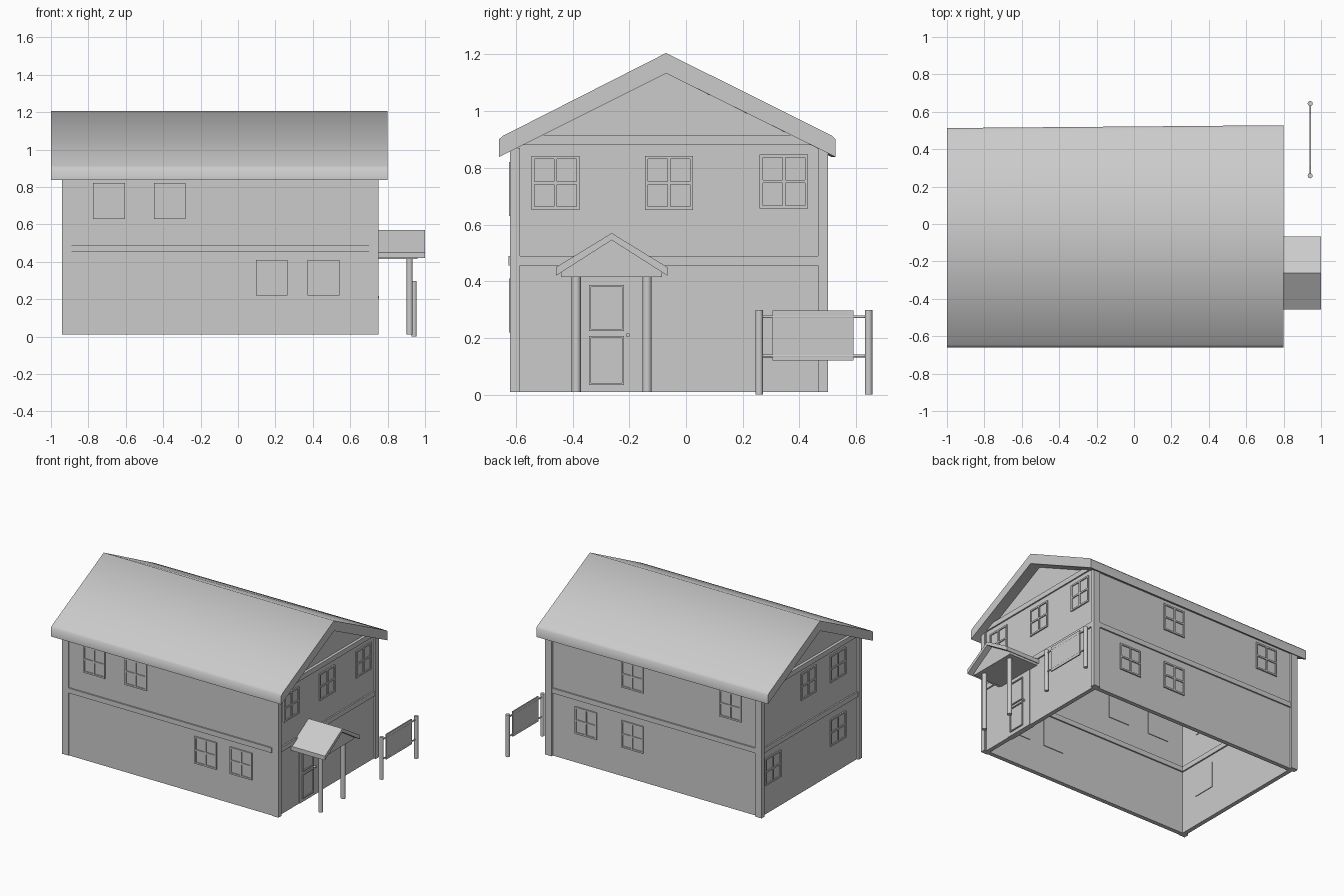
import bpy, bmesh, math
from mathutils import Vector

if "Cube" in bpy.data.objects:
    bpy.data.objects.remove(bpy.data.objects["Cube"])


def finish(name, bm):
    bmesh.ops.recalc_face_normals(bm, faces=bm.faces)
    me = bpy.data.meshes.new(name)
    bm.to_mesh(me)
    bm.free()
    ob = bpy.data.objects.new(name, me)
    bpy.context.collection.objects.link(ob)
    return ob


def add_box(bm, x, y, z):
    vs = bmesh.ops.create_cube(bm, size=1)["verts"]
    for v in vs:
        v.co = Vector([(a + b) / 2 + c * (b - a) for c, (a, b) in zip(v.co, (x, y, z))])
    return vs


def box(name, x, y, z):
    bm = bmesh.new()
    add_box(bm, x, y, z)
    return finish(name, bm)


def prism(name, profile, x0, x1):
    """Extrude a (y, z) profile along x."""
    bm = bmesh.new()
    f = bm.faces.new([bm.verts.new((x0, y, z)) for y, z in profile])
    r = bmesh.ops.extrude_face_region(bm, geom=[f])
    for v in r["geom"]:
        if isinstance(v, bmesh.types.BMVert):
            v.co.x = x1
    return finish(name, bm)


def rod(name, p, q, r, sides=16):
    p, q = Vector(p), Vector(q)
    bm = bmesh.new()
    bmesh.ops.create_cone(bm, cap_ends=True, segments=sides, radius1=r, radius2=r, depth=(q - p).length)
    ob = finish(name, bm)
    ob.location = (p + q) / 2
    ob.rotation_euler = (q - p).to_track_quat('Z', 'Y').to_euler()
    for f in ob.data.polygons:
        f.use_smooth = len(f.vertices) == 4
    return ob


# wall faces: (origin, direction along wall, outward direction)
WALLS = {
    "front": (Vector((0, -.615, 0)), Vector((1, 0, 0)), Vector((0, -1, 0))),
    "back": (Vector((0, .485, 0)), Vector((1, 0, 0)), Vector((0, 1, 0))),
    "right": (Vector((.735, 0, 0)), Vector((0, 1, 0)), Vector((1, 0, 0))),
    "left": (Vector((-.925, 0, 0)), Vector((0, 1, 0)), Vector((-1, 0, 0))),
}


def on_wall(name, side, boxes):
    """Boxes given as (along, outward, up) ranges on one wall."""
    o, u, n = WALLS[side]
    bm = bmesh.new()
    for b in boxes:
        for v in add_box(bm, *b):
            v.co = o + u * v.co.x + n * v.co.y + Vector((0, 0, v.co.z))
    return finish(name, bm)


def window(side, c, zc, i):
    w, h, t = .085, .095, .011
    out = (-.02, .009)
    pane = ((c - w + .004, c + w - .004), (-.035, .002), (zc - h + .004, zc + h - .004))
    bars = [((c + s - t / 2, c + s + t / 2), out, (zc - h, zc + h)) for s in (-w + t / 2, 0, w - t / 2)]
    bars += [((c - w, c + w), out, (zc + s - t / 2, zc + s + t / 2)) for s in (-h + t / 2, 0, h - t / 2)]
    on_wall(f"{side}_window_{i}", side, [pane] + bars)


# hollow walls
T = .03
box("front_wall", (-.93, .74), (-.615, -.615 + T), (.01, .87))
box("back_wall", (-.925, .735), (.485 - T, .485), (.01, .87))
box("right_wall", (.735 - T, .735), (-.61, .48), (.01, .885))
box("left_wall", (-.925, -.925 + T), (-.61, .48), (.01, .885))

# gable walls
tri = [(-.6, .87), (.465, .87), (-.07, 1.14)]
prism("right_gable", tri, .70, .725)
prism("left_gable", tri, -.915, -.89)

# corner posts, L-shaped
for ny, y0, s in (("front", -.62, 1), ("back", .50, -1)):
    for nx, x0, t in (("left", -.94, 1), ("right", .75, -1)):
        bm = bmesh.new()
        a, b = .05, .034
        pts = [(0, 0), (a, 0), (a, .02), (.02, .02), (.02, b), (0, b)]
        f = bm.faces.new([bm.verts.new((x0 + t * p, y0 + s * q, .01)) for p, q in pts])
        r = bmesh.ops.extrude_face_region(bm, geom=[f])
        for v in r["geom"]:
            if isinstance(v, bmesh.types.BMVert):
                v.co.z = .87
        finish(f"{ny}_{nx}_corner_post", bm)

# trim bands
for side in WALLS:
    span = (-.89, .70) if side in ("front", "back") else (-.586, .466)
    on_wall(f"{side}_storey_band", side, [(span, (-.04, .01), (.455, .49))])
    if side in ("left", "right"):
        on_wall(f"{side}_gable_band", side, [((-.58, .46), (-.04, .01), (.88, .915))])

# windows
layout = {
    "front": [(-.69, .725), (-.365, .725), (.18, .315), (.457, .315)],
    "back": [(.077, .735), (-.69, .735), (.44, .31), (.077, .31)],
    "right": [(-.46, .747), (-.06, .747), (.345, .752)],
    "left": [(-.04, .76), (-.37, .76), (.355, .31), (-.37, .31)],
}
for side, spots in layout.items():
    for i, (c, z) in enumerate(spots):
        window(side, c, z, i + 1)

# main roof, back eave slightly skewed
roof = prism("roof", [(-.66, .838), (-.66, .9), (-.645, .913), (-.07, 1.205), (.515, .913),
                      (.528, .9), (.528, .838), (-.07, 1.133)], -1, .8)
for v in roof.data.vertices:
    if v.co.x < 0 and v.co.y > .4:
        v.co.y -= .015
bpy.context.view_layer.objects.active = roof
roof.select_set(True)
bpy.ops.object.shade_smooth_by_angle(angle=math.radians(58))
roof.select_set(False)

# door with two raised panel frames
panels = []
for z0, z1 in ((.035, .207), (.225, .387)):
    y0, y1, t, o = -.342, -.218, .007, (0, .012)
    panels += [((y0, y0 + t), o, (z0, z1)), ((y1 - t, y1), o, (z0, z1)),
               ((y0, y1), o, (z0, z0 + t)), ((y0, y1), o, (z1 - t, z1))]
on_wall("door", "right", [((-.37, -.155), (-.035, .004), (.01, .415))] + panels)
rod("door_knob", (.735, -.205, .21), (.755, -.205, .21), .007, 12)

# porch roof, pediment and posts
prism("porch_roof", [(-.458, .42), (-.458, .45), (-.262, .57), (-.066, .45), (-.066, .42), (-.262, .545)], .735, 1)
prism("porch_pediment", [(-.44, .415), (-.084, .415), (-.084, .432), (-.262, .55), (-.44, .432)], .735, .96)
for n, y in (("left", -.387), ("right", -.137)):
    rod(f"porch_{n}_post", (.918, y, .01), (.918, y, .425), .016)

# sign board beside the house
for n, y in (("near", .258), ("far", .644)):
    rod(f"sign_{n}_post", (.942, y, 0), (.942, y, .298), .0135)
for n, z in (("lower", .137), ("upper", .275)):
    rod(f"sign_{n}_rail", (.942, .258, z), (.942, .644, z), .005, 8)
box("sign_board", (.938, .946), (.305, .59), (.12, .297))
